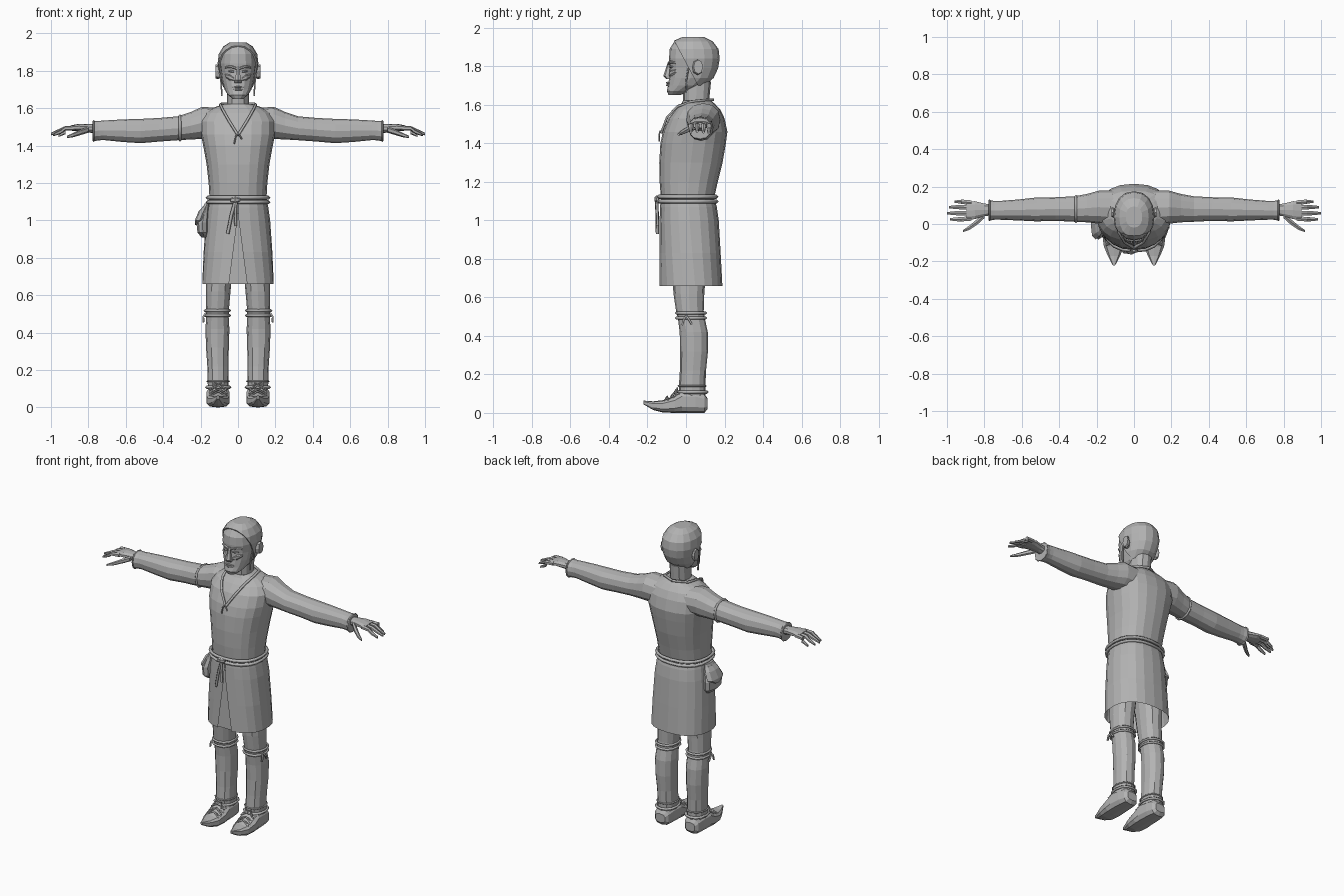
import bpy, bmesh, math
from mathutils import Vector

grey = bpy.data.materials.new("plain grey")
grey.diffuse_color = (0.45, 0.45, 0.45, 1)


def finish(ob, mirror=False):
    ob.data.materials.append(grey)
    if mirror:
        ob.modifiers.new("mirror", 'MIRROR')
    return ob


def section(axis, t, c, r, n=12, p=1.0, gap=0.0):
    """Rounded cross-section at t along axis; gap opens it at the front."""
    pts = []
    for i in range(n + (1 if gap else 0)):
        a = -math.pi / 2 + gap + (2 * math.pi - 2 * gap) * i / n
        k = [math.copysign(abs(f) ** p, f) for f in (math.cos(a), math.sin(a))]
        u, v = c[0] + r[0] * k[0], c[1] + r[1] * k[1]
        pts.append({'x': (t, u, v), 'y': (u, t, v), 'z': (u, v, t)}[axis])
    return pts


def loft(name, rings, mirror=False, closed=True, caps=(True, True)):
    bm = bmesh.new()
    vs = [[bm.verts.new(q) for q in ring] for ring in rings]
    n = len(vs[0])
    for a, b in zip(vs, vs[1:]):
        for i in range(n if closed else n - 1):
            j = (i + 1) % n
            bm.faces.new((a[i], a[j], b[j], b[i]))
    for on, ring in zip(caps, (vs[0], vs[-1])):
        if on:
            bm.faces.new(ring)
    bmesh.ops.recalc_face_normals(bm, faces=bm.faces)
    me = bpy.data.meshes.new(name)
    bm.to_mesh(me)
    bm.free()
    ob = bpy.data.objects.new(name, me)
    bpy.context.collection.objects.link(ob)
    return finish(ob, mirror)


def upright(name, rows, n=16, p=0.9, grow=0.0, **kw):
    """Rows of height, half width, front y, back y."""
    return loft(name, [section('z', z, (0, (f + b) / 2), (w + grow, (b - f) / 2 + grow), n, p)
                       for z, w, f, b in rows], **kw)


def limb(name, axis, rows, n=10, p=0.9, **kw):
    """Rows of position, two centre values, two radii."""
    return loft(name, [section(axis, t, (a, b), (ra, rb), n, p) for t, a, b, ra, rb in rows], **kw)


def cord(name, pts, r, closed=False, mirror=False):
    cu = bpy.data.curves.new(name, 'CURVE')
    cu.dimensions = '3D'
    cu.bevel_depth, cu.bevel_resolution, cu.use_fill_caps = r, 0, True
    sp = cu.splines.new('POLY')
    sp.points.add(len(pts) - 1)
    for q, co in zip(sp.points, pts):
        q.co = (*co, 1)
    sp.use_cyclic_u = closed
    ob = bpy.data.objects.new(name, cu)
    bpy.context.collection.objects.link(ob)
    bpy.ops.object.select_all(action='DESELECT')
    ob.select_set(True)
    bpy.context.view_layer.objects.active = ob
    bpy.ops.object.convert(target='MESH')
    ob = bpy.context.view_layer.objects.active
    ob.data.materials.clear()
    return finish(ob, mirror)


# head and neck
skull = [(1.65, .028, -.09, -.03), (1.672, .055, -.1, .02), (1.70, .072, -.093, .09),
         (1.74, .085, -.088, .135), (1.79, .092, -.085, .158), (1.84, .1, -.088, .166),
         (1.89, .094, -.085, .16), (1.93, .07, -.06, .13), (1.952, .035, -.01, .085)]
upright("head", skull)
upright("neck", [(1.56, .075, -.02, .135), (1.62, .058, -.015, .12), (1.72, .06, -.02, .13)], n=12)

# close fitting cap, cut along a slanted brim
cap = upright("cap", skull[2:], grow=.009)
bm = bmesh.new()
bm.from_mesh(cap.data)
bmesh.ops.bisect_plane(bm, geom=bm.verts[:] + bm.edges[:] + bm.faces[:], plane_co=(0, -.06, 1.93),
                       plane_no=Vector((0, .16, .085)).normalized(), clear_inner=True)
low = [f for f in bm.faces if f.normal.z < -.9]
bmesh.ops.delete(bm, geom=low, context='FACES')
bm.to_mesh(cap.data)
bm.free()
solid = cap.modifiers.new("thickness", 'SOLIDIFY')
solid.thickness = .008
cord("cap_tie", [(.097, .012, 1.79), (.09, .002, 1.73), (.086, 0, 1.665)], .005, mirror=True)

# face
limb("nose", 'z', [(1.735, 0, -.09, .02, .014), (1.75, 0, -.098, .021, .02),
                   (1.785, 0, -.092, .012, .014), (1.825, 0, -.086, .009, .007)], n=6)
limb("brow", 'x', [(.008, -.087, 1.813, .009, .007), (.04, -.08, 1.823, .01, .007),
                   (.07, -.055, 1.818, .008, .005)], n=6, mirror=True)
limb("eye", 'x', [(.016, -.084, 1.796, .004, .003), (.034, -.081, 1.798, .008, .007),
                  (.052, -.07, 1.798, .004, .003)], n=6, mirror=True)
limb("cheek", 'x', [(.022, -.085, 1.755, .004, .008), (.045, -.073, 1.765, .012, .016),
                    (.07, -.05, 1.775, .008, .008)], n=6, mirror=True)
for name, z in (("upper_lip", 1.714), ("lower_lip", 1.702)):
    limb(name, 'x', [(-.03, -.084, z - .004, .004, .003), (0, -.095, z, .01, .006),
                     (.03, -.084, z - .004, .004, .003)], n=6)
limb("ear", 'x', [(.085, .05, 1.79, .018, .028), (.11, .06, 1.795, .027, .04),
                  (.121, .064, 1.797, .024, .036)], n=8, mirror=True)

# tunic body
upright("tunic", [(1.11, .152, -.13, .145), (1.2, .157, -.137, .165), (1.3, .168, -.139, .19),
                  (1.4, .186, -.133, .207), (1.46, .198, -.12, .215), (1.53, .2, -.09, .2),
                  (1.575, .175, -.055, .178), (1.605, .125, -.025, .15), (1.622, .075, -.015, .13)],
        n=20, p=.85)

# skirt, split at the front over an inner panel
hem = [(1.12, .152, -.13, .145, .01), (1.07, .162, -.135, .16, .01), (1.0, .172, -.137, .17, .012),
       (.83, .184, -.139, .18, .1), (.66, .192, -.14, .189, .2)]
loft("skirt", [section('z', z, (0, (f + b) / 2), (w, (b - f) / 2), 20, .85, g)
               for z, w, f, b, g in hem], closed=False, caps=(False, False))
loft("skirt_inner_panel", [[(-w, -.122, z), (w, -.122, z)] for z, w in ((1.04, .03), (.66, .1))],
     closed=False, caps=(False, False))

# belt with knot and hanging ends
for k, z in enumerate((1.098, 1.122)):
    cord("belt_cord", section('z', z, (0, .008), (.163, .15), 20, .85), .011, closed=True)
limb("belt_knot", 'x', [(-.04, -.148, 1.108, .006, .01), (-.015, -.152, 1.11, .014, .02),
                        (.01, -.148, 1.11, .006, .01)], n=6)
cord("belt_end", [(-.015, -.152, 1.1), (-.035, -.15, 1.03), (-.055, -.148, .93)], .009)
cord("belt_end", [(-.01, -.152, 1.1), (-.015, -.15, 1.04), (-.012, -.148, .97)], .008)

# belt pouch with flap
limb("pouch", 'z', [(.91, -.18, -.0, .016, .045), (.935, -.188, -.005, .03, .075),
                    (.99, -.19, -.005, .034, .078), (1.04, -.18, 0, .025, .06),
                    (1.09, -.166, 0, .012, .045)], n=10)
limb("pouch_flap", 'z', [(.975, -.217, -.005, .014, .03), (1.0, -.205, -.005, .026, .078),
                         (1.05, -.184, 0, .026, .064), (1.075, -.172, 0, .015, .05)], n=8)

# neckline trim and cords
cord("neckline", [(0, -.128, 1.455), (.05, -.098, 1.535), (.082, -.045, 1.592),
                  (.095, .03, 1.618), (.085, .1, 1.625), (0, .14, 1.627)], .008, mirror=True)
for x, z in ((-.02, 1.41), (.02, 1.435)):
    cord("neck_cord", [(0, -.134, 1.465), (x * .6, -.138, 1.45), (x, -.14, z)], .004)

# sleeves
limb("sleeve", 'x', [(.1, .085, 1.52, .095, .08), (.19, .09, 1.522, .088, .086),
                     (.25, .085, 1.507, .076, .074), (.32, .08, 1.493, .068, .064),
                     (.42, .08, 1.485, .063, .063), (.52, .078, 1.478, .064, .065),
                     (.62, .075, 1.48, .056, .06), (.72, .073, 1.482, .05, .052),
                     (.745, .073, 1.48, .05, .052), (.775, .073, 1.478, .055, .055)], n=12, mirror=True)
cord("cuff_edge", section('x', .772, (.073, 1.478), (.054, .054), 12, .9), .005, True, True)
cord("arm_band", section('x', -.31, (.08, 1.494), (.069, .066), 12, .9), .008, True)

# hands
limb("palm", 'x', [(.755, .075, 1.488, .03, .026), (.80, .076, 1.493, .035, .022),
                   (.85, .074, 1.497, .05, .02), (.895, .071, 1.494, .052, .014)], mirror=True)
for y, end, drop in ((.03, .985, .03), (.059, 1.0, .026), (.088, .99, .03), (.114, .96, .035)):
    t = y + (y - .07) * .12
    limb("finger", 'x', [(.87, y, 1.495, .014, .013), (.925, t, 1.492, .0135, .012),
                         (.96 * end, t, 1.49 - drop * .5, .012, .011),
                         (end, t, 1.488 - drop, .007, .007)], n=6, mirror=True)
limb("thumb", 'x', [(.80, .045, 1.485, .016, .016), (.84, .01, 1.472, .017, .015),
                    (.88, -.02, 1.457, .013, .012), (.915, -.038, 1.446, .006, .006)], n=6, mirror=True)

# legs
limb("leg", 'z', [(.09, .106, .033, .055, .068), (.14, .106, .032, .056, .069),
                  (.22, .108, .036, .056, .068), (.32, .11, .042, .061, .072),
                  (.42, .11, .04, .064, .073), (.49, .11, .028, .06, .07),
                  (.53, .11, .02, .062, .072), (.62, .106, .015, .066, .08),
                  (.72, .1, .015, .07, .088), (.95, .08, .01, .075, .1)], n=12, mirror=True)
for z in (.492, .518):
    cord("garter", section('z', z, (.11, .026), (.066, .076), 12, .9), .008, True, True)
cord("garter_tie", [(.172, .0, .505), (.186, -.012, .485), (.186, -.02, .455)], .006, mirror=True)
cord("garter_tie", [(.172, .0, .505), (.186, .015, .485), (.184, .03, .46)], .006, mirror=True)

# shoes with turned up toes
shoe = [(.112, .02, .075, .035), (.095, 0, .1, .05), (.05, 0, .115, .058), (-.02, 0, .118, .062),
        (-.06, 0, .088, .064), (-.12, .002, .066, .056), (-.17, .015, .06, .034), (-.222, .045, .064, .006)]
limb("shoe", 'y', [(y, .107, (a + b) / 2, w, (b - a) / 2) for y, a, b, w in shoe],
     p=.65, mirror=True)
cord("shoe_top", section('z', .108, (.106, .034), (.062, .075), 12, .9), .009, True, True)
cord("ankle_cord", section('z', .14, (.106, .032), (.059, .071), 12, .9), .005, True, True)
for y, z in ((-.035, .115), (-.062, .094), (-.09, .083)):
    for s in (-1, 1):
        cord("lace", [(.106 - s * .048, y, z - .018), (.106, y - .008, z + .003),
                      (.106 + s * .045, y - .022, z - .022)], .005, mirror=True)
cord("lace_bow", [(.075, -.065, .1), (.09, -.045, .128), (.106, -.045, .122),
                  (.125, -.045, .13), (.142, -.06, .1)], .005, mirror=True)
